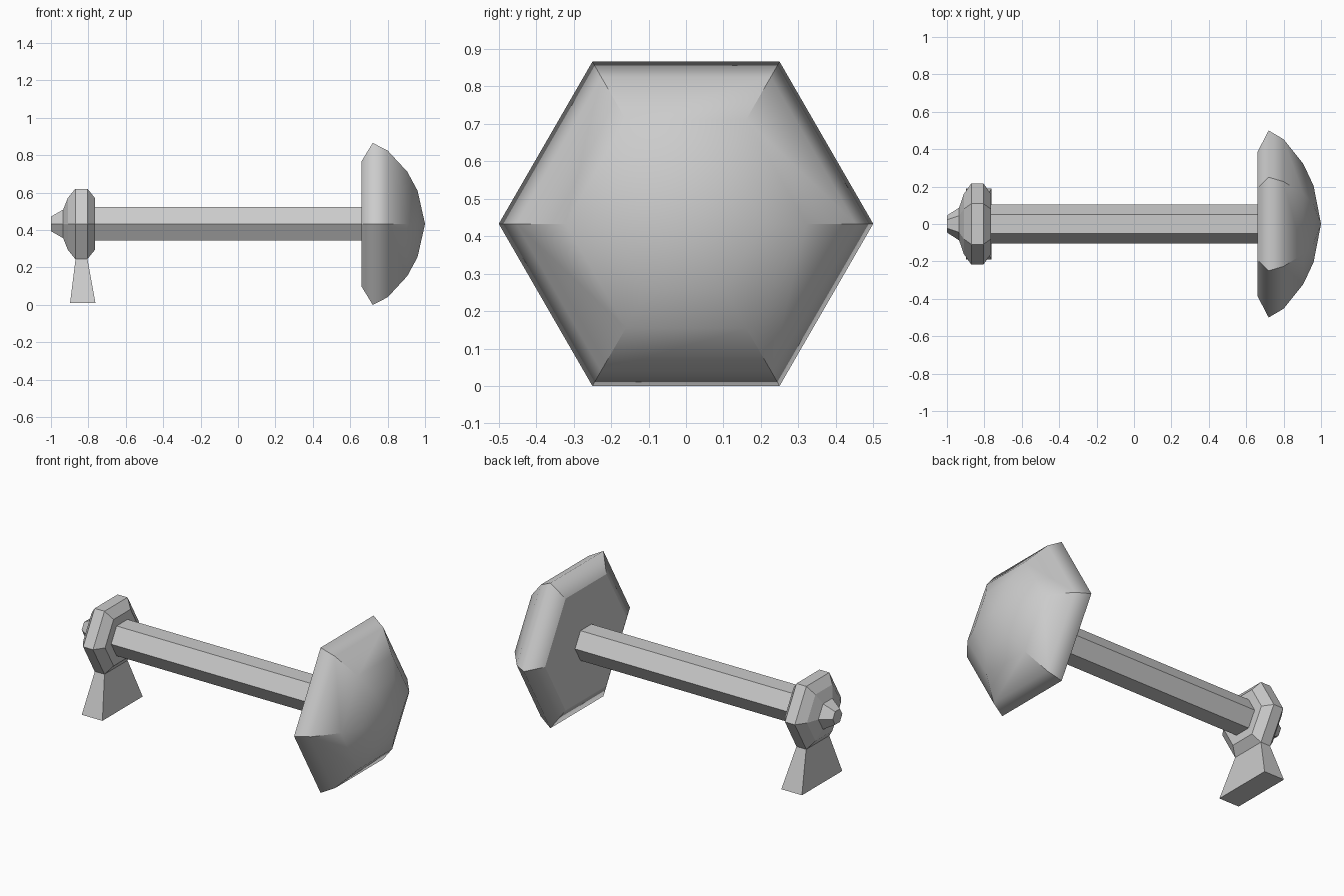
import bpy, bmesh, math

if "Cube" in bpy.data.objects:
    bpy.data.objects.remove(bpy.data.objects["Cube"])

AXIS_Z = 0.433  # height of the long axis; hexagon with radius 0.5 rests on z = 0


def add_object(name, bm):
    bmesh.ops.recalc_face_normals(bm, faces=bm.faces[:])
    mesh = bpy.data.meshes.new(name)
    bm.to_mesh(mesh)
    bm.free()
    obj = bpy.data.objects.new(name, mesh)
    bpy.context.collection.objects.link(obj)
    return obj


def hex_lathe(name, profile, smooth=False):
    """Six-sided solid around the x axis from (x, radius) points."""
    bm = bmesh.new()
    rings = []
    for x, r in profile:
        if r == 0:
            rings.append([bm.verts.new((x, 0, AXIS_Z))] * 6)
        else:
            rings.append([bm.verts.new((x, r * math.cos(k * math.pi / 3),
                                        AXIS_Z + r * math.sin(k * math.pi / 3)))
                          for k in range(6)])
    ridges = []
    for a, b in zip(rings, rings[1:]):
        for k in range(6):
            n = (k + 1) % 6
            quad = list(dict.fromkeys([a[k], a[n], b[n], b[k]]))
            bm.faces.new(quad).smooth = smooth
            ridges.append((a[k], b[k]))
    for ring in (rings[0], rings[-1]):
        if ring[0] is not ring[1]:
            for e in bm.faces.new(ring).edges:
                e.smooth = False
    # outer hexagon ridges stay crisp and fade towards the tip
    for v, w in ridges:
        if min(math.hypot(p.co.y, p.co.z - AXIS_Z) for p in (v, w)) > 0.3:
            bm.edges.get((v, w)).smooth = False
    return add_object(name, bm)


# Domed cap
hex_lathe("domed_cap", [(0.66, 0.385), (0.72, 0.5), (0.80, 0.453),
                        (0.905, 0.322), (0.96, 0.205), (1.0, 0)], smooth=True)

# Shaft
hex_lathe("shaft", [(-0.80, 0.103), (0.68, 0.103)])

# Collar with end knob
hex_lathe("collar", [(-1.0, 0.045), (-0.935, 0.088), (-0.91, 0.16),
                     (-0.87, 0.217), (-0.805, 0.217), (-0.765, 0.16)])

# Flared foot: small top inside the collar, wide base
bm = bmesh.new()
foot = bmesh.ops.create_cube(bm, size=1)["verts"]
for v in foot:
    sx, sy = math.copysign(1, v.co.x), math.copysign(1, v.co.y)
    if v.co.z > 0:
        v.co = (-0.8375 + sx * 0.028, sy * 0.1, 0.27)
    else:
        v.co = (-0.83 + sx * 0.068, sy * 0.19, 0.01)
add_object("foot", bm)
